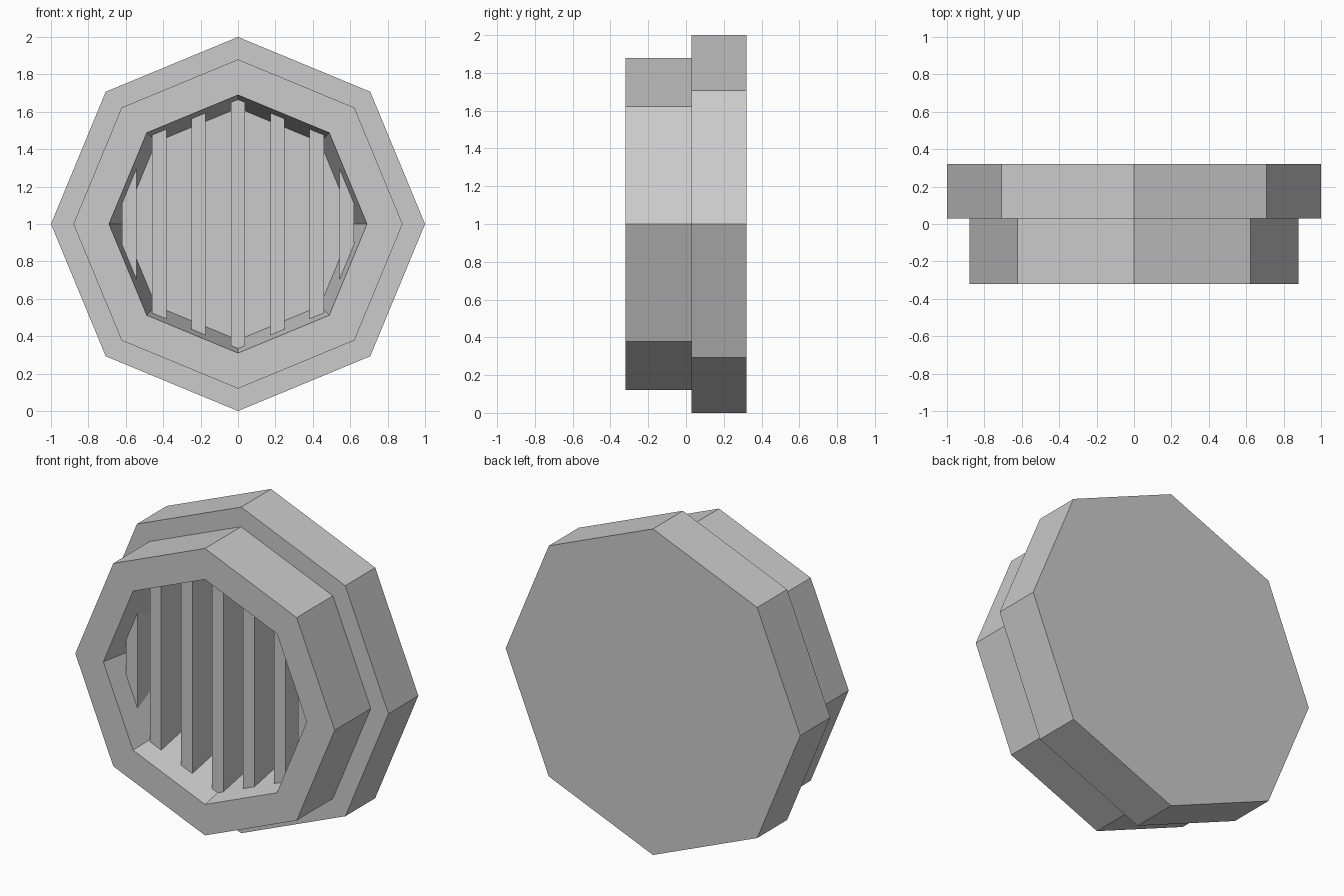
import bpy, bmesh, math

if "Cube" in bpy.data.objects:
    bpy.data.objects.remove(bpy.data.objects["Cube"])

SIDES = 8
CZ = 1.0  # height of the octagon's centre


def make_object(name, bm):
    bmesh.ops.recalc_face_normals(bm, faces=bm.faces)
    mesh = bpy.data.meshes.new(name)
    bm.to_mesh(mesh)
    bm.free()
    ob = bpy.data.objects.new(name, mesh)
    bpy.context.collection.objects.link(ob)
    return ob


def octagon_shell(name, profile):
    """Sweep (radius, y) points round the y axis, closing both ends with a flat face."""
    bm = bmesh.new()
    rings = []
    for r, y in profile:
        rings.append([bm.verts.new((r * math.cos(i * math.tau / SIDES), y,
                                    CZ + r * math.sin(i * math.tau / SIDES)))
                      for i in range(SIDES)])
    for a, b in zip(rings, rings[1:]):
        for i in range(SIDES):
            j = (i + 1) % SIDES
            bm.faces.new((a[i], a[j], b[j], b[i]))
    bm.faces.new(rings[0])
    bm.faces.new(rings[-1])
    return make_object(name, bm)


def half_height(x, r):
    """Height of the octagon edge above its centre at x."""
    c = math.cos(math.pi / 4) * r
    x = abs(x)
    if x <= c:
        return r - x * (r - c) / c
    return (r - x) * c / (r - c)


def slat(name, x, width, r, y0, y1):
    """Vertical bar whose ends follow the octagonal recess."""
    xs = [x - width / 2, x + width / 2]
    if xs[0] < 0 < xs[1]:
        xs.insert(1, 0.0)
    outline = [(px, CZ + half_height(px, r)) for px in xs]
    outline += [(px, CZ - half_height(px, r)) for px in reversed(xs)]
    bm = bmesh.new()
    face = bm.faces.new([bm.verts.new((px, y0, pz)) for px, pz in outline])
    ext = bmesh.ops.extrude_face_region(bm, geom=[face], use_keep_orig=True)
    moved = [v for v in ext["geom"] if isinstance(v, bmesh.types.BMVert)]
    bmesh.ops.translate(bm, vec=(0, y1 - y0, 0), verts=moved)
    return make_object(name, bm)


# Housing: tapered recess, front rim, step, wide flange, closed back
octagon_shell("housing", [(0.62, 0.03), (0.69, -0.32), (0.88, -0.32),
                          (0.88, 0.03), (1.0, 0.03), (1.0, 0.32)])

# Grille slats inside the recess
for n, x in enumerate((-0.582, -0.422, -0.211, 0.0, 0.211, 0.422, 0.582)):
    slat(f"grille_slat_{n + 1}", x, 0.077, 0.666, -0.197, 0.03)
